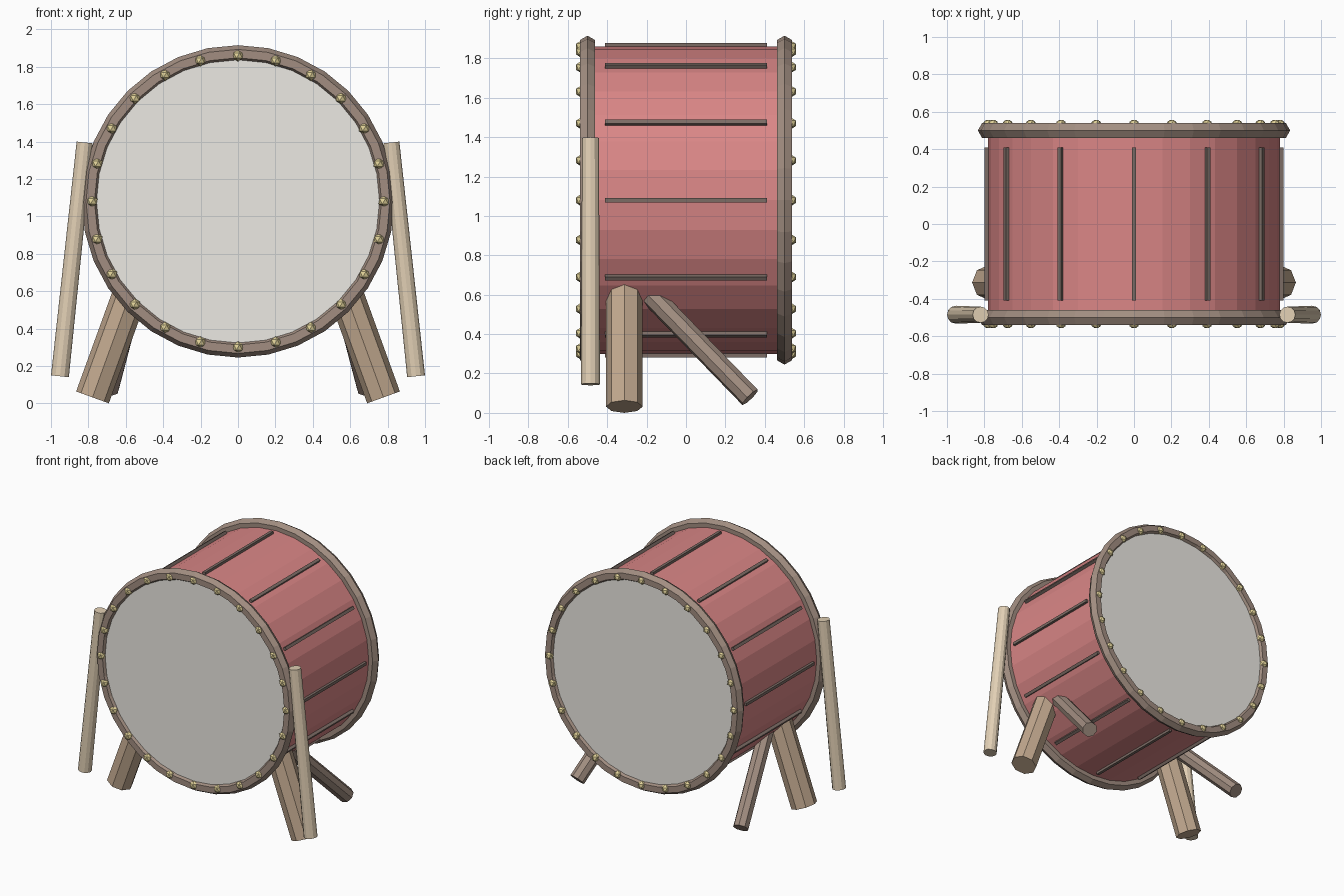
import bpy, math
from mathutils import Vector

if "Cube" in bpy.data.objects:
    bpy.data.objects.remove(bpy.data.objects["Cube"])

CZ = 1.08  # height of the drum axis


def mat(name, rgb):
    m = bpy.data.materials.new(name)
    m.diffuse_color = (*rgb, 1)
    m.use_nodes = True
    m.node_tree.nodes["Principled BSDF"].inputs["Base Color"].default_value = m.diffuse_color
    return m


RED = mat("red_lacquer", (0.70, 0.24, 0.24))
DARK = mat("dark_wood", (0.36, 0.27, 0.22))
SLAT = mat("blackened_wood", (0.20, 0.15, 0.13))
WOOD = mat("leg_wood", (0.53, 0.39, 0.27))
PALE = mat("pale_wood", (0.76, 0.63, 0.46))
SKIN = mat("skin", (0.84, 0.82, 0.77))
GOLD = mat("brass", (0.76, 0.65, 0.32))


def finish(name, material):
    o = bpy.context.object
    o.name = name
    o.data.materials.append(material)
    return o


def rod(name, a, b, r1, r2, sides, material):
    """Straight, optionally tapered rod from a to b."""
    a, b = Vector(a), Vector(b)
    d = b - a
    bpy.ops.mesh.primitive_cone_add(vertices=sides, radius1=r1, radius2=r2,
                                    depth=d.length, location=(a + b) / 2)
    o = finish(name, material)
    pitch = math.atan2(math.hypot(d.x, d.y), d.z)
    if abs(d.y) < 1e-6:
        o.rotation_euler = (0, math.copysign(pitch, d.x), 0)
    else:
        o.rotation_euler = d.to_track_quat('Z', 'Y').to_euler()
    return o


# Drum shell
rod("drum_shell", (0, -0.5, CZ), (0, 0.5, CZ), 0.78, 0.78, 32, RED)

# Shell slats
for i in range(12):
    t = i * math.tau / 12
    bpy.ops.mesh.primitive_cube_add(
        size=1, location=(0.787 * math.sin(t), 0, CZ + 0.787 * math.cos(t)),
        rotation=(0, t, 0))
    finish("shell_slat", SLAT).scale = (0.022, 0.82, 0.022)

# Both drum heads: rim, skin and studs
for side, s in (("front", -1), ("back", 1)):
    bpy.ops.mesh.primitive_torus_add(
        location=(0, s * 0.5, CZ), rotation=(math.pi / 2, 0, 0),
        major_segments=32, minor_segments=6, major_radius=0.79, minor_radius=0.045)
    finish(side + "_rim", DARK)
    rod(side + "_skin", (0, s * 0.48, CZ), (0, s * 0.52, CZ), 0.77, 0.77, 32, SKIN)
    for i in range(24):
        t = i * math.tau / 24
        bpy.ops.mesh.primitive_ico_sphere_add(
            subdivisions=1, radius=0.032,
            location=(0.78 * math.sin(t), s * 0.53, CZ + 0.78 * math.cos(t)))
        finish(side + "_stud", GOLD)

# Mirrored legs, rear struts and drumsticks
for side, s in (("left", -1), ("right", 1)):
    rod(side + "_front_leg", (s * 0.778, -0.313, 0.032), (s * 0.558, -0.313, 0.638),
        0.093, 0.093, 8, WOOD)
    rod(side + "_rear_strut", (s * 0.69, 0.325, 0.079), (s * 0.55, -0.19, 0.61),
        0.056, 0.056, 8, DARK)
    rod(side + "_drumstick", (s * 0.952, -0.485, 0.145), (s * 0.82, -0.485, 1.395),
        0.048, 0.043, 12, PALE)
